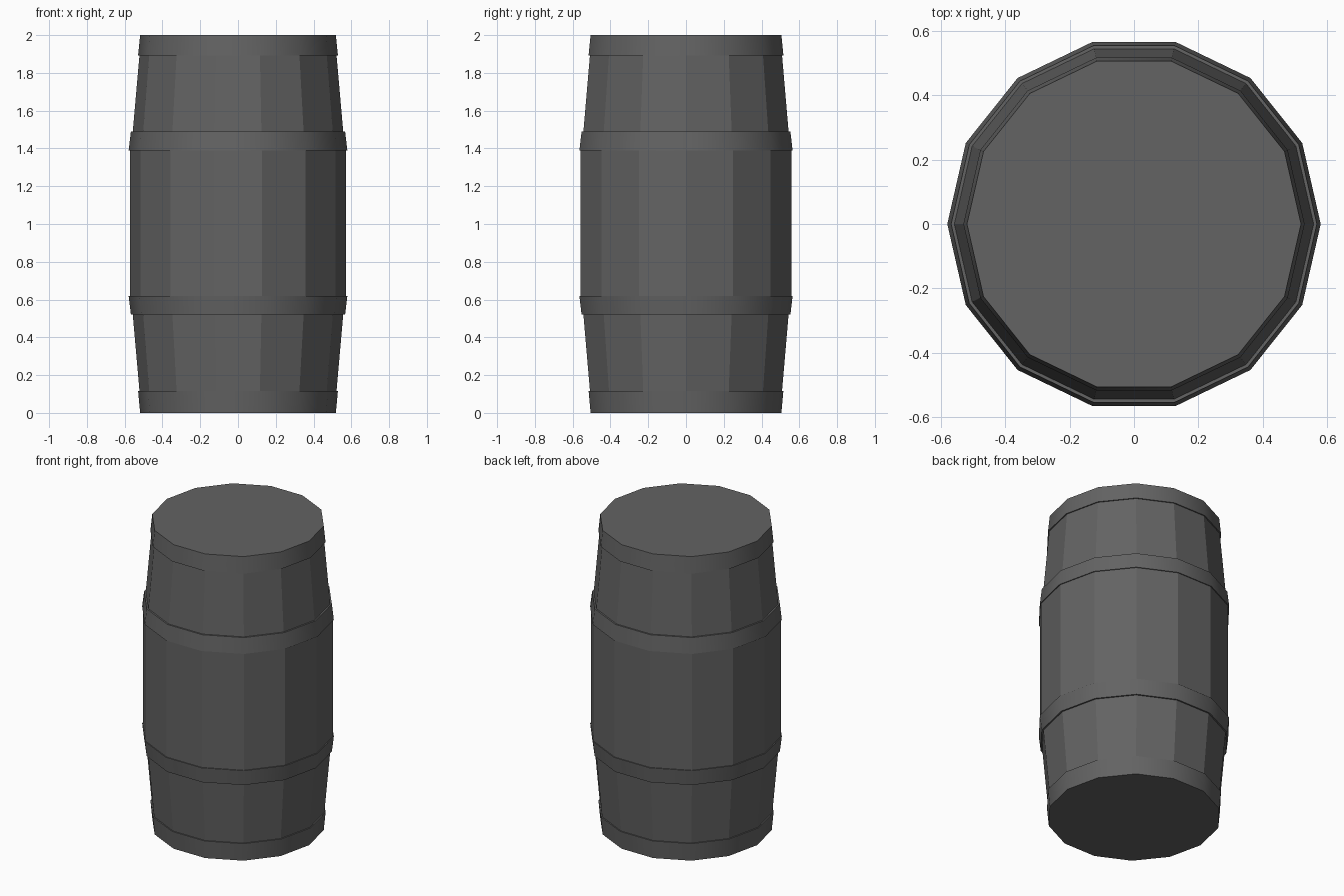
import bpy, bmesh
from math import cos, sin, tau, radians

SIDES = 14

cube = bpy.data.objects.get("Cube")
if cube:
    bpy.data.objects.remove(cube, do_unlink=True)

grey = bpy.data.materials.new("dark_grey")
grey.use_nodes = True
colour = (0.125, 0.125, 0.125, 1)
grey.diffuse_color = colour
grey.node_tree.nodes["Principled BSDF"].inputs["Base Color"].default_value = colour


def lathe(name, profile, closed=False, caps=False):
    """Turn a (radius, height) profile, listed bottom to top, around z."""
    bm = bmesh.new()
    rings = [[bm.verts.new((r * cos(tau * i / SIDES), r * sin(tau * i / SIDES), z))
              for i in range(SIDES)] for r, z in profile]
    pairs = list(zip(rings, rings[1:]))
    if closed:
        pairs.append((rings[-1], rings[0]))
    for low, high in pairs:
        for i in range(SIDES):
            j = (i + 1) % SIDES
            bm.faces.new((low[i], low[j], high[j], high[i]))
    if caps:
        bm.faces.new(rings[0][::-1])
        bm.faces.new(rings[-1])
    bmesh.ops.recalc_face_normals(bm, faces=bm.faces)
    mesh = bpy.data.meshes.new(name)
    bm.to_mesh(mesh)
    bm.free()
    mesh.materials.append(grey)
    obj = bpy.data.objects.new(name, mesh)
    bpy.context.collection.objects.link(obj)
    return obj


# Faceted staves with flat ends
lathe("barrel_body", [(0.518, 0), (0.521, 0.11), (0.558, 0.53), (0.573, 0.61),
                      (0.573, 1.4), (0.558, 1.48), (0.521, 1.9), (0.518, 2)], caps=True)

# Hoops: bottom radius and height, top radius and height
hoops = {
    "bottom_hoop": (0.518, 0, 0.529, 0.117),
    "lower_hoop": (0.567, 0.52, 0.579, 0.62),
    "upper_hoop": (0.579, 1.388, 0.567, 1.49),
    "top_hoop": (0.529, 1.893, 0.518, 2),
}
for name, (r0, z0, r1, z1) in hoops.items():
    # End hoops meet the rim of the barrel; the others get a full wall
    inner = [] if r1 == 0.518 else [(r1 - 0.02, z1)]
    inner += [] if r0 == 0.518 else [(r0 - 0.02, z0)]
    hoop = lathe(name, [(r0, z0), (r1, z1)] + inner, closed=True)
    bpy.ops.object.select_all(action='DESELECT')
    hoop.select_set(True)
    bpy.context.view_layer.objects.active = hoop
    bpy.ops.object.shade_smooth_by_angle(angle=radians(30))
